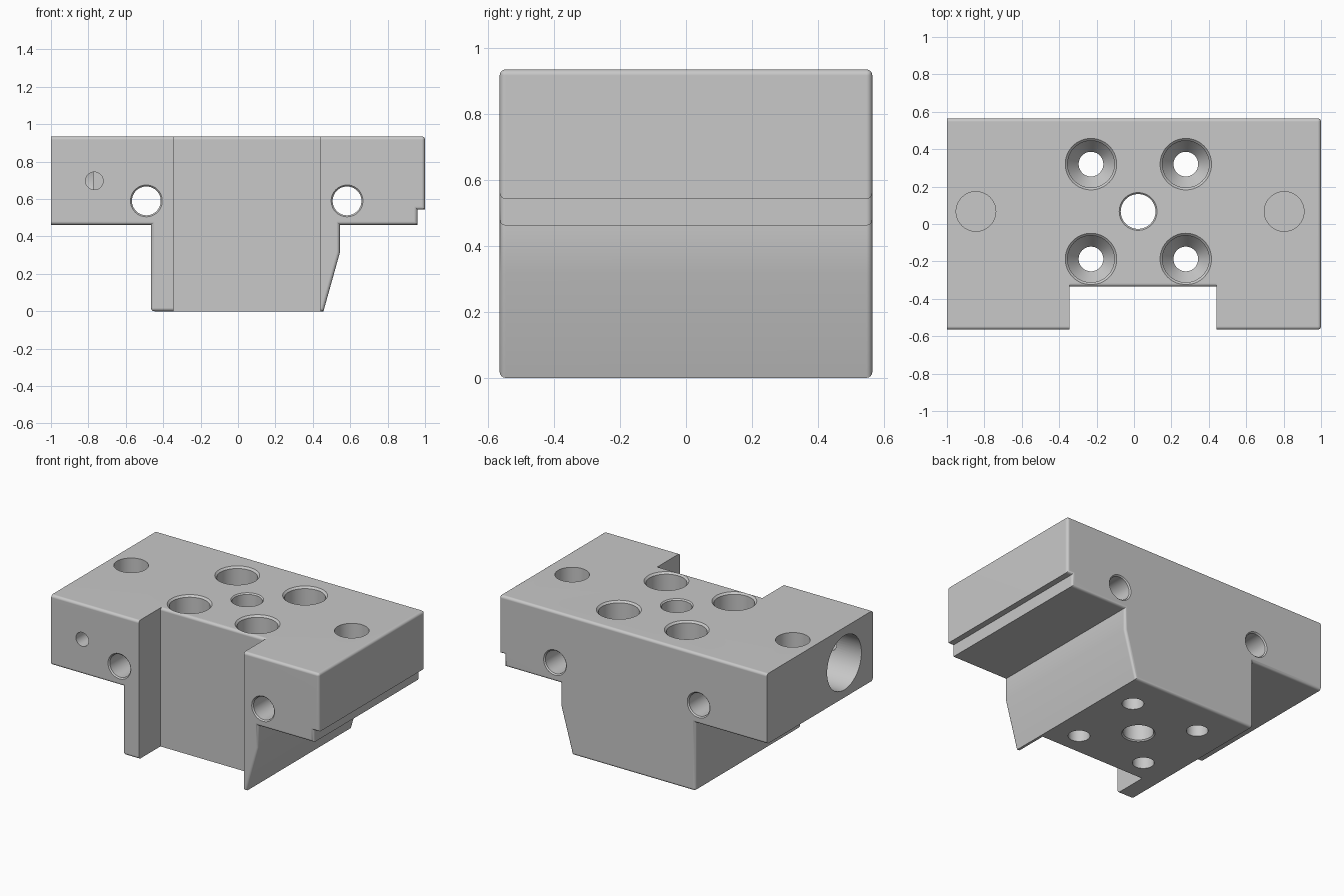
import bpy, bmesh, math
from mathutils import Matrix, Vector

cube = bpy.data.objects.get("Cube")
if cube:
    bpy.data.objects.remove(cube, do_unlink=True)

TOP, HALF_Y = 0.935, 0.565

grey = bpy.data.materials.new("machined_grey")
grey.use_nodes = True
colour = (0.58, 0.58, 0.58, 1)
grey.diffuse_color = colour
grey.node_tree.nodes["Principled BSDF"].inputs["Base Color"].default_value = colour


def make_object(name, bm):
    bmesh.ops.recalc_face_normals(bm, faces=bm.faces)
    mesh = bpy.data.meshes.new(name)
    bm.to_mesh(mesh)
    bm.free()
    obj = bpy.data.objects.new(name, mesh)
    bpy.context.collection.objects.link(obj)
    mesh.materials.append(grey)
    return obj


def prism(points, offset):
    """Extrude a closed outline along an offset vector."""
    bm = bmesh.new()
    face = bm.faces.new([bm.verts.new(p) for p in points])
    new = bmesh.ops.extrude_face_region(bm, geom=[face])["geom"]
    bmesh.ops.translate(bm, vec=offset, verts=[v for v in new if isinstance(v, bmesh.types.BMVert)])
    return bm


cutters = []


def drill(name, profile, start, direction, sides=64):
    """Turned cutter: profile of (radius, depth) pairs going in from start."""
    bm = bmesh.new()
    rings = []
    for r, h in profile:
        rings.append([bm.verts.new((r * math.cos(a), r * math.sin(a), h))
                      for a in (2 * math.pi * i / sides for i in range(sides))])
    for low, high in zip(rings, rings[1:]):
        for i in range(sides):
            j = (i + 1) % sides
            bm.faces.new((low[i], low[j], high[j], high[i]))
    bm.faces.new(rings[0])
    bm.faces.new(rings[-1])
    turn = Vector((0, 0, 1)).rotation_difference(Vector(direction)).to_matrix().to_4x4()
    bm.transform(Matrix.Translation(start) @ turn)
    cutters.append(make_object(name, bm))


def through(r, length):
    """Straight hole, chamfered at both mouths."""
    c = 0.008
    return [(r + c + 0.05, -0.05), (r, c), (r, length - c), (r + c + 0.05, length + 0.05)]


# Block section: wide clamp plate over a keel with one tapered flank
outline = [(-1, TOP), (1, TOP), (1, 0.543), (0.96, 0.543), (0.96, 0.462),
           (0.545, 0.462), (0.545, 0.315), (0.457, 0), (-0.465, 0),
           (-0.465, 0.462), (-1, 0.462)]
bm = prism([(x, -HALF_Y, z) for x, z in outline], (0, 2 * HALF_Y, 0))


def is_rounded(edge):
    a, b = (v.co for v in edge.verts)
    if abs(a.y - b.y) < 0.01:                      # rims of the front and back
        return not (a.x < -0.99 and b.x < -0.99)
    return (a.x > 0.99 and a.z > 0.9) or (a.x < -0.4 and a.z < 0.01)


bmesh.ops.bevel(bm, geom=[e for e in bm.edges if is_rounded(e)], offset=0.018,
                offset_type='OFFSET', segments=4, profile=0.5,
                affect='EDGES', clamp_overlap=True)
body = make_object("clamp_block", bm)

# Front notch with a rounded upper lip
R = 0.018
lip = [(-0.335 + R - R * math.cos(a), TOP - R + R * math.sin(a))
       for a in (math.pi / 2 * i / 4 for i in range(5))]
notch = [(-0.8, -0.1), (-0.335, -0.1)] + lip + [(lip[-1][0], 1.1), (-0.8, 1.1)]
cutters.append(make_object("notch_cutter", prism([(-0.345, y, z) for y, z in notch], (0.785, 0, 0))))

# Counterbored bolt holes around the central bore
for x in (-0.23, 0.277):
    for y in (0.32, -0.187):
        drill("bolt_hole_cutter",
              [(0.19, -0.05), (0.125, 0.012), (0.125, 0.36), (0.066, 0.44), (0.066, 1.1)],
              (x, y, TOP), (0, 0, -1))
drill("centre_bore_cutter", through(0.093, TOP), (0.022, 0.067, TOP), (0, 0, -1))

# Blind pockets in the top
for x in (-0.845, 0.803):
    drill("top_pocket_cutter", [(0.106, -0.05), (0.106, 0.2)], (x, 0.067, TOP), (0, 0, -1))

# Cross holes running front to back
for x in (-0.49, 0.583):
    drill("cross_hole_cutter", through(0.077, 2 * HALF_Y), (x, -HALF_Y, 0.59), (0, 1, 0))

# Side socket and the small set-screw hole that meets it
drill("side_socket_cutter", [(0.183, -0.05), (0.183, 0.225)], (-1, -0.26, 0.697), (1, 0, 0))
drill("set_screw_cutter", [(0.047, -0.05), (0.047, 0.27)], (-0.768, -HALF_Y, 0.697), (0, 1, 0))

# Cut everything, keep the result, remove the cutters
for cutter in cutters:
    cutter.hide_render = True
    mod = body.modifiers.new("cut", 'BOOLEAN')
    mod.operation = 'DIFFERENCE'
    mod.solver = 'EXACT'
    mod.object = cutter
bpy.context.view_layer.update()
result = bpy.data.meshes.new_from_object(body.evaluated_get(bpy.context.evaluated_depsgraph_get()))
body.modifiers.clear()
body.data = result
result.materials.clear()
result.materials.append(grey)
for face in result.polygons:
    face.material_index = 0
for cutter in cutters:
    bpy.data.objects.remove(cutter, do_unlink=True)

# Smooth curved walls, crisp edges
for obj in bpy.context.selected_objects:
    obj.select_set(False)
body.select_set(True)
bpy.context.view_layer.objects.active = body
bpy.ops.object.shade_smooth_by_angle(angle=math.radians(30))
weighted = body.modifiers.new("weighted_normals", 'WEIGHTED_NORMAL')
weighted.keep_sharp = True
